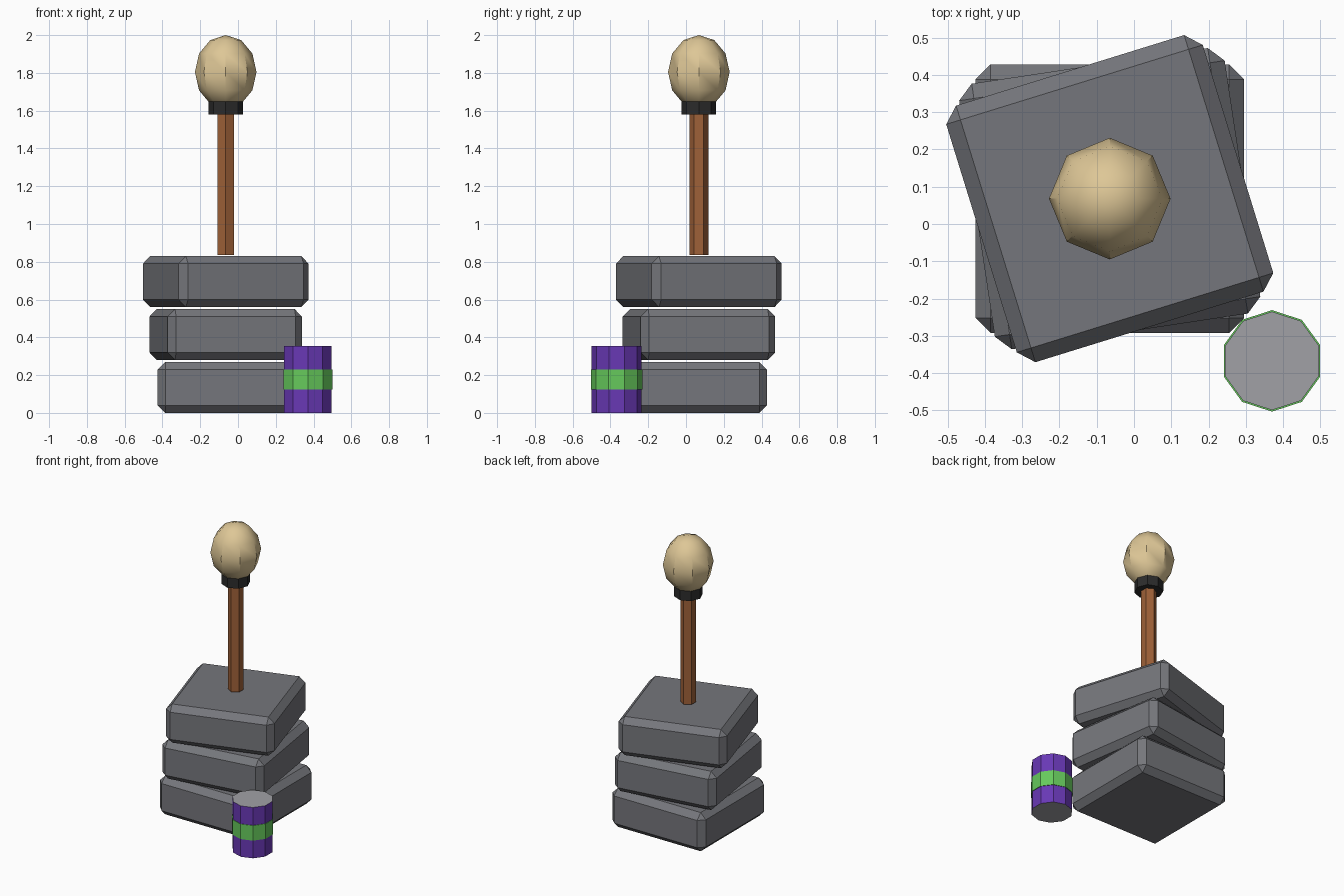
import bpy
import math

cube = bpy.data.objects.get("Cube")
if cube:
    bpy.data.objects.remove(cube, do_unlink=True)


def material(name, *srgb):
    """Flat material from sRGB values, stored as linear."""
    linear = [((c + 0.055) / 1.055) ** 2.4 for c in srgb]
    mat = bpy.data.materials.new(name)
    mat.diffuse_color = (*linear, 1)
    mat.use_nodes = True
    bsdf = mat.node_tree.nodes["Principled BSDF"]
    bsdf.inputs["Base Color"].default_value = (*linear, 1)
    bsdf.inputs["Roughness"].default_value = 0.8
    return mat


STONE = material("stone grey", 0.46, 0.465, 0.485)
METAL = material("light metal", 0.63, 0.63, 0.65)
PURPLE = material("purple", 0.41, 0.22, 0.71)
GREEN = material("green", 0.40, 0.79, 0.36)
WOOD = material("brown wood", 0.62, 0.38, 0.22)
BLACK = material("black", 0.17, 0.17, 0.17)
CREAM = material("cream", 0.87, 0.78, 0.59)

AXIS = (-0.065, 0.068)   # centre of the stack and pole
CAN = (0.37, -0.367)     # centre of the can


def finish(name, *mats):
    obj = bpy.context.object
    obj.name = name
    for mat in mats:
        obj.data.materials.append(mat)
    return obj


def prism(name, centre, sides, radius, bottom, top, *mats):
    """Upright flat-sided cylinder; a second material goes on the caps."""
    bpy.ops.mesh.primitive_cylinder_add(
        vertices=sides, radius=radius, depth=top - bottom,
        location=(*centre, (top + bottom) / 2))
    obj = finish(name, *mats)
    if len(mats) > 1:
        for face in obj.data.polygons:
            face.material_index = int(abs(face.normal.z) > 0.5)
    return obj


# Stack of chamfered slabs, each twisted a little further
for i, level in enumerate(("bottom", "middle", "top")):
    bpy.ops.mesh.primitive_cube_add(
        size=1, location=(*AXIS, 0.135 + 0.28 * i), rotation=(0, 0, 0.15 * i))
    slab = finish(level + "_slab", STONE)
    slab.scale = (0.72, 0.72, 0.27)
    bpy.ops.object.transform_apply(location=False, rotation=False, scale=True)
    bevel = slab.modifiers.new("chamfer", "BEVEL")
    bevel.width = 0.04
    bevel.segments = 1

# Pole, collar and rounded head
prism("pole", AXIS, 6, 0.05, 0.837, 1.62, WOOD)
prism("collar", AXIS, 8, 0.092, 1.58, 1.655, BLACK)
bpy.ops.mesh.primitive_uv_sphere_add(
    segments=8, ring_count=6, radius=1, location=(*AXIS, 1.805))
head = finish("head", CREAM)
head.scale = (0.163, 0.163, 0.195)
bpy.ops.object.transform_apply(location=False, rotation=False, scale=True)
bpy.ops.object.shade_smooth_by_angle(angle=math.radians(40))

# Can with a raised band
prism("can", CAN, 10, 0.132, 0, 0.355, PURPLE, METAL)
prism("can_band", CAN, 10, 0.136, 0.125, 0.23, GREEN)
